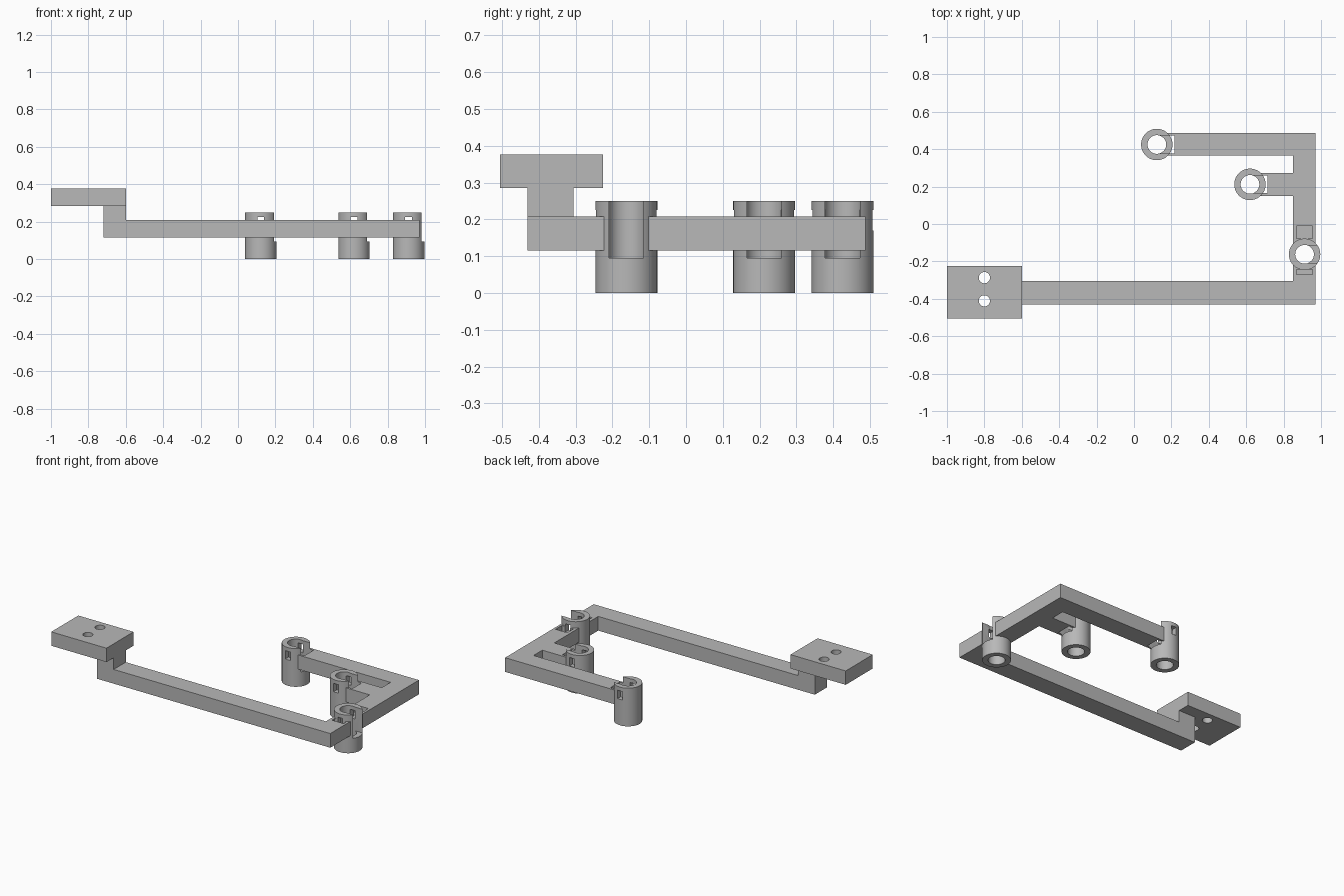
import bpy, bmesh, math
from mathutils import Matrix, Vector

old = bpy.data.objects.get("Cube")
if old:
    bpy.data.objects.remove(old, do_unlink=True)

grey = bpy.data.materials.new("plain grey")
grey.use_nodes = True
colour = (0.48, 0.48, 0.48, 1)
grey.diffuse_color = colour
grey.node_tree.nodes["Principled BSDF"].inputs["Base Color"].default_value = colour


def finish(name, bm):
    bmesh.ops.recalc_face_normals(bm, faces=bm.faces)
    mesh = bpy.data.meshes.new(name)
    bm.to_mesh(mesh)
    bm.free()
    mesh.materials.append(grey)
    obj = bpy.data.objects.new(name, mesh)
    bpy.context.collection.objects.link(obj)
    return obj


def box(name, x, y, z):
    bm = bmesh.new()
    lo, hi = Vector((x[0], y[0], z[0])), Vector((x[1], y[1], z[1]))
    place = Matrix.Translation((lo + hi) / 2) @ Matrix.Diagonal((*(hi - lo), 1))
    bmesh.ops.create_cube(bm, size=1, matrix=place)
    return finish(name, bm)


def cylinder(name, x, y, radius, z):
    bm = bmesh.new()
    bmesh.ops.create_cone(bm, cap_ends=True, segments=64, radius1=radius, radius2=radius,
                          depth=z[1] - z[0],
                          matrix=Matrix.Translation((x, y, (z[0] + z[1]) / 2)))
    return finish(name, bm)


def extrude(name, outline, z):
    bm = bmesh.new()
    face = bm.faces.new([bm.verts.new((x, y, z[0])) for x, y in outline])
    top = bmesh.ops.extrude_face_region(bm, geom=[face])["geom"]
    bmesh.ops.translate(bm, vec=(0, 0, z[1] - z[0]),
                        verts=[v for v in top if isinstance(v, bmesh.types.BMVert)])
    return finish(name, bm)


def combine(obj, others, operation="DIFFERENCE"):
    for other in others:
        other.hide_render = True
        mod = obj.modifiers.new(other.name, "BOOLEAN")
        mod.operation = operation
        mod.solver = "EXACT"
        mod.object = other
    bpy.context.view_layer.update()
    result = bpy.data.meshes.new_from_object(
        obj.evaluated_get(bpy.context.evaluated_depsgraph_get()))
    obj.modifiers.clear()
    obj.data = result


def discard(objects):
    for obj in objects:
        bpy.data.objects.remove(obj, do_unlink=True)


# Branching arm, starting at the outer front corner
left, right, inner = -0.72, 0.97, 0.85
front, front_in, back_in, back = -0.43, -0.305, 0.365, 0.487
sockets = [("back", 0.122, 0.425), ("middle", 0.62, 0.212), ("front", 0.912, -0.162)]
mid_x, mid_y = sockets[1][1:]
arm = extrude("branching_arm", [
    (left, front), (right, front), (right, back), (sockets[0][1], back),
    (sockets[0][1], back_in), (inner, back_in), (inner, mid_y + 0.062),
    (mid_x, mid_y + 0.062), (mid_x, mid_y - 0.062), (inner, mid_y - 0.062),
    (inner, front_in), (left, front_in)], (0.115, 0.208))

# Riser under the mounting plate
riser = box("riser", (left, -0.6), (front, front_in), (0.15, 0.285))
combine(arm, [riser], "UNION")
discard([riser])

# Mounting plate with two screw holes
plate = box("mounting_plate", (-1, -0.6), (-0.505, -0.225), (0.285, 0.376))
holes = [cylinder("screw_hole", -0.8, y, 0.03, (0.2, 0.5)) for y in (-0.287, -0.411)]
combine(plate, holes)
discard(holes)

# Slotted tubular sockets with small side windows
for label, x, y in sockets:
    tube = cylinder(label + "_socket", x, y, 0.084, (0, 0.25))
    cutters = [
        cylinder("bore", x, y, 0.05, (-0.1, 0.4)),
        box("slot", (x, x + 0.095), (y - 0.047, y + 0.047), (0.095, 0.4)),
        box("window", (x - 0.018, x + 0.018), (y - 0.1, y + 0.1), (0.17, 0.225)),
    ]
    combine(tube, cutters)
    if label == "front":
        # Shallow clearance pockets in the arm beside the windows
        cutters.append(box("rear_pocket", (x - 0.042, x + 0.042),
                           (y + 0.085, y + 0.15), (0.17, 0.4)))
        cutters.append(box("near_pocket", (x - 0.042, x + 0.042),
                           (y - 0.108, y - 0.08), (0.17, 0.4)))
    combine(arm, cutters)
    discard(cutters)

for obj in (arm, plate, *[bpy.data.objects[s[0] + "_socket"] for s in sockets]):
    bpy.ops.object.select_all(action="DESELECT")
    obj.select_set(True)
    bpy.context.view_layer.objects.active = obj
    bpy.ops.object.shade_smooth_by_angle(angle=math.radians(30))
